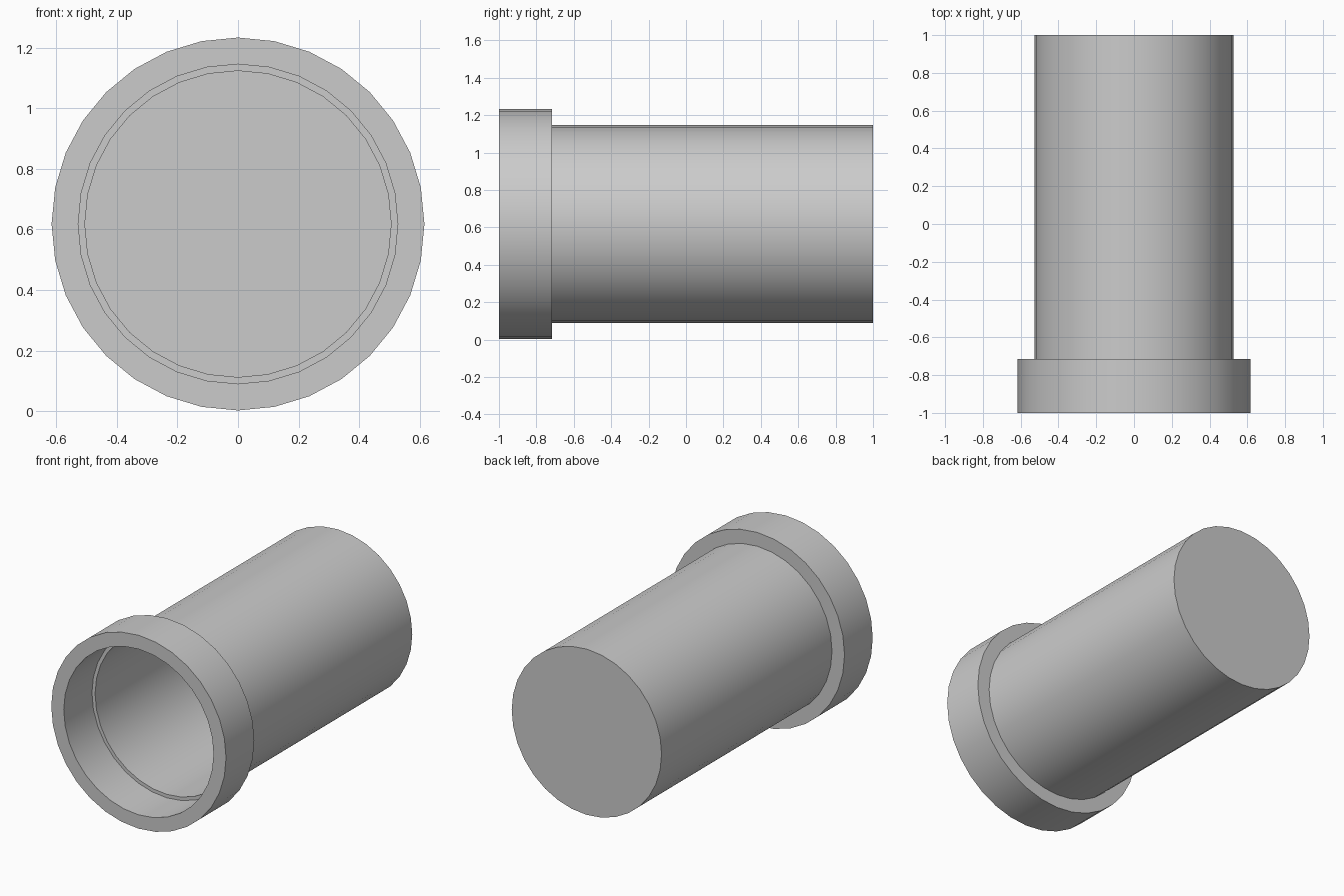
import bpy, bmesh, math

if "Cube" in bpy.data.objects:
    bpy.data.objects.remove(bpy.data.objects["Cube"])

SIDES = 32
CENTRE_Z = 0.618


def lathe_along_y(name, profile):
    """Spin (radius, y) points round the y axis; close both ends with flat discs."""
    bm = bmesh.new()
    rings = []
    for radius, y in profile:
        ring = []
        for i in range(SIDES):
            a = 2 * math.pi * i / SIDES
            ring.append(bm.verts.new((radius * math.cos(a), y, radius * math.sin(a))))
        rings.append(ring)
    for a, b in zip(rings, rings[1:]):
        for i in range(SIDES):
            j = (i + 1) % SIDES
            bm.faces.new((a[i], a[j], b[j], b[i]))
    bm.faces.new(rings[0])
    bm.faces.new(rings[-1])
    bmesh.ops.recalc_face_normals(bm, faces=bm.faces)
    mesh = bpy.data.meshes.new(name)
    bm.to_mesh(mesh)
    bm.free()
    obj = bpy.data.objects.new(name, mesh)
    bpy.context.collection.objects.link(obj)
    obj.location.z = CENTRE_Z
    bpy.ops.object.select_all(action='DESELECT')
    obj.select_set(True)
    bpy.context.view_layer.objects.active = obj
    bpy.ops.object.shade_smooth_by_angle(angle=math.radians(30))
    return obj


# Closed tube with a thick collar round its open front end
lathe_along_y("collared_tube", [
    (0.506, 0.978),    # inside of the end wall
    (0.506, -0.716),   # bore up to the inner step
    (0.528, -0.716),   # step out to the collar bore
    (0.528, -1.0),     # mouth
    (0.616, -1.0),     # collar rim
    (0.616, -0.716),   # back of the collar
    (0.528, -0.716),   # outer tube wall
    (0.528, 1.0),      # outside of the end wall
])
